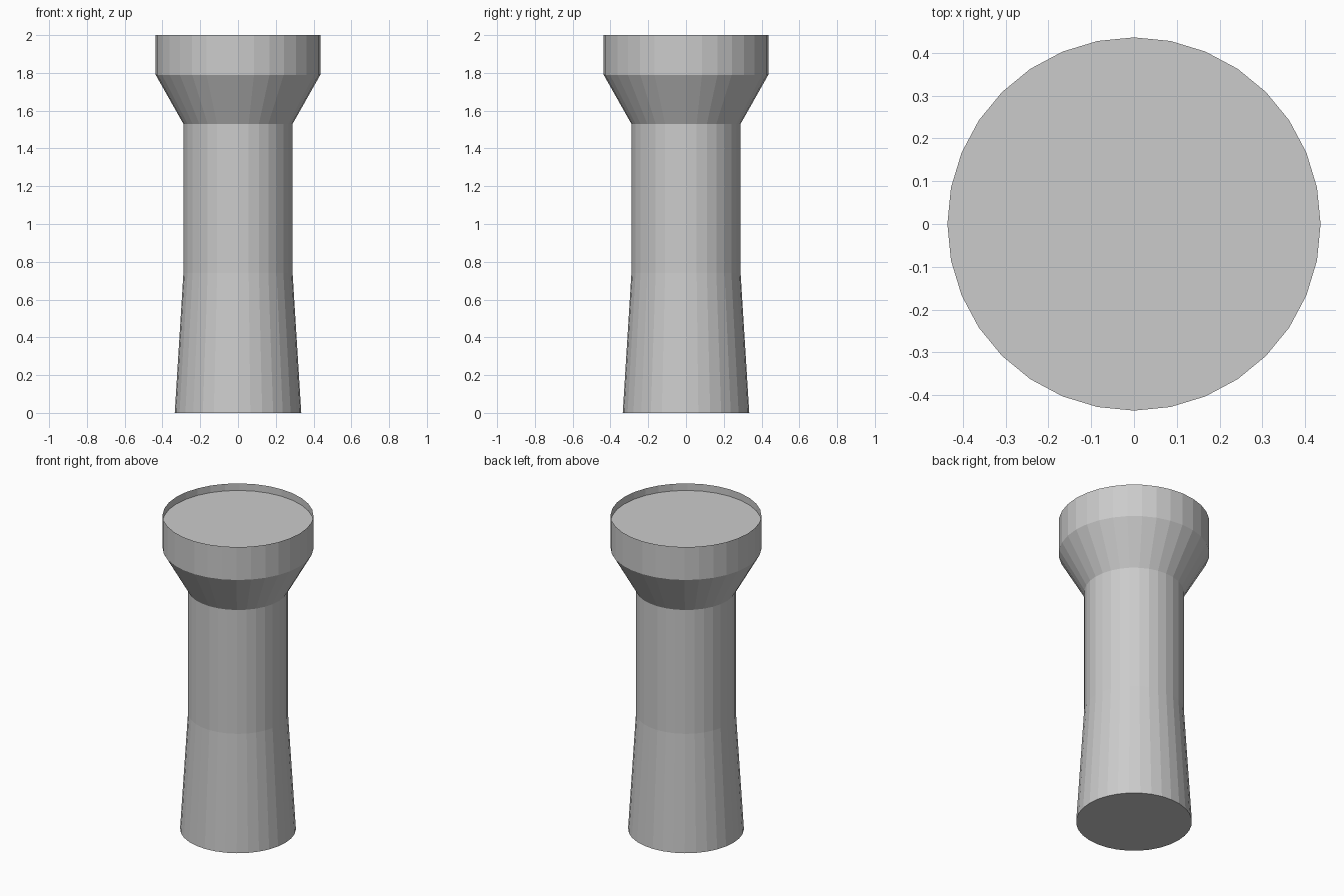
import bpy
import bmesh
import math

SIDES = 32

cube = bpy.data.objects.get("Cube")
if cube:
    bpy.data.objects.remove(cube, do_unlink=True)

grey = bpy.data.materials.new("plain_grey")
grey.use_nodes = True
colour = (0.6, 0.6, 0.6, 1.0)
grey.diffuse_color = colour
grey.node_tree.nodes["Principled BSDF"].inputs["Base Color"].default_value = colour


def add_ring(bm, radius, z):
    angles = [math.tau * i / SIDES for i in range(SIDES)]
    return [bm.verts.new((radius * math.cos(a), radius * math.sin(a), z)) for a in angles]


def lathe(name, profile, cap_bottom=False):
    """Turn (radius, height) points into a flat-sided shell."""
    bm = bmesh.new()
    rings = [add_ring(bm, r, z) for r, z in profile]
    for low, high in zip(rings, rings[1:]):
        for i in range(SIDES):
            j = (i + 1) % SIDES
            bm.faces.new((low[i], low[j], high[j], high[i]))
    if cap_bottom:
        bm.faces.new(reversed(rings[0]))
    if len(rings) == 1:
        bm.faces.new(rings[0])
    mesh = bpy.data.meshes.new(name)
    bm.to_mesh(mesh)
    bm.free()
    mesh.materials.append(grey)
    obj = bpy.data.objects.new(name, mesh)
    bpy.context.collection.objects.link(obj)
    return obj


# Closed foot, flared shaft, conical neck and thin upright rim
lathe("column_body", [(0.335, 0), (0.289, 0.74), (0.289, 1.53),
                      (0.436, 1.79), (0.436, 2)], cap_bottom=True)

# Flat floor set just below the rim
lathe("recessed_top", [(0.436, 1.955)])
